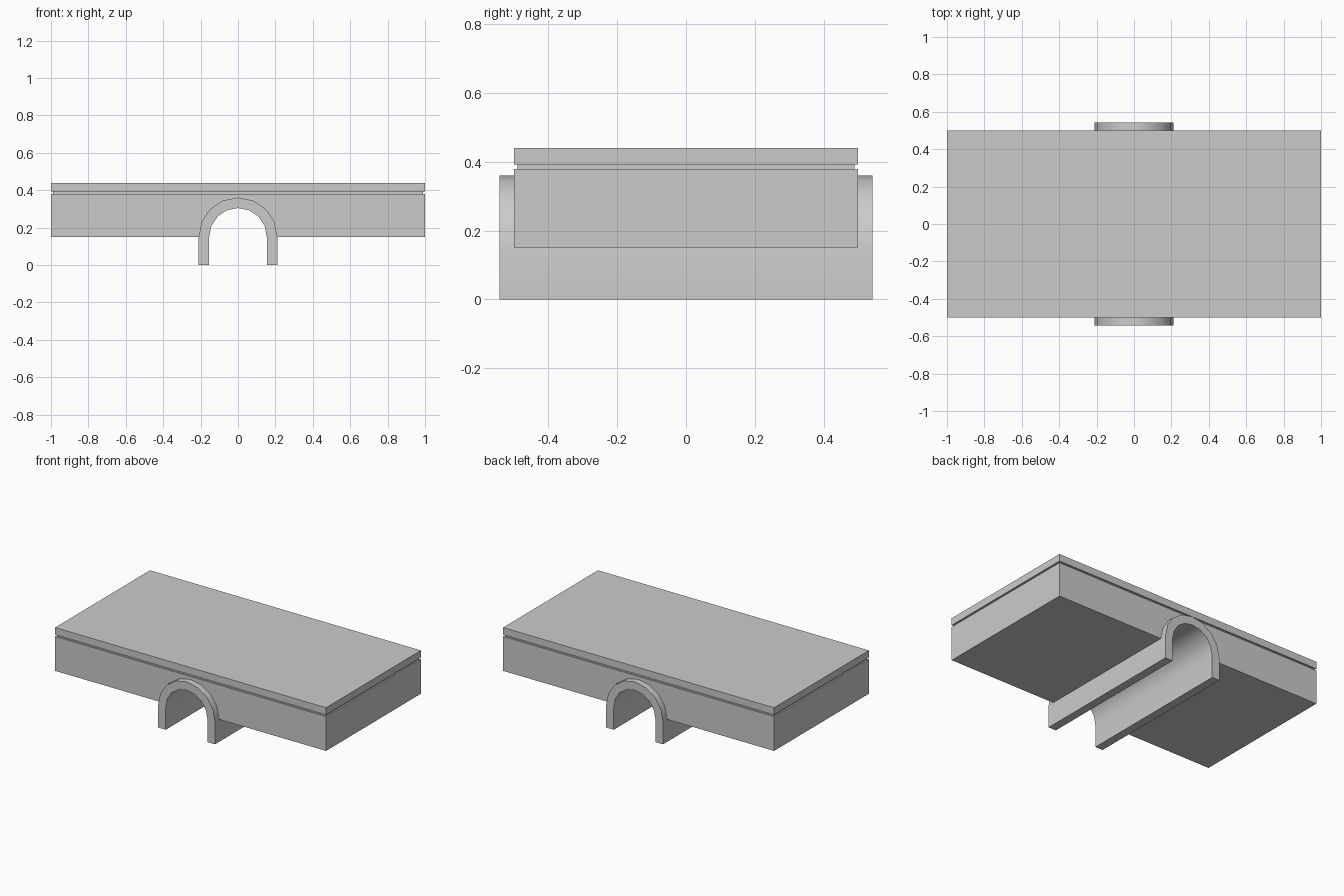
import bpy, bmesh, math

cube = bpy.data.objects.get("Cube")
if cube:
    bpy.data.objects.remove(cube, do_unlink=True)

GREY = (0.6, 0.6, 0.6, 1)
concrete = bpy.data.materials.new("concrete_grey")
concrete.use_nodes = True
concrete.diffuse_color = GREY
concrete.node_tree.nodes["Principled BSDF"].inputs["Base Color"].default_value = GREY

SPRING = 0.151  # height where the arch starts to curve


def arc(radius, steps=8):
    """Half circle in x, z from right to left over the opening."""
    return [(radius * math.cos(math.pi * i / steps),
             SPRING + radius * math.sin(math.pi * i / steps))
            for i in range(steps + 1)]


def extrude_profile(name, profile, half_depth):
    """Closed x, z outline extruded along y, centred on y = 0."""
    bm = bmesh.new()
    face = bm.faces.new([bm.verts.new((x, -half_depth, z)) for x, z in profile])
    new = bmesh.ops.extrude_face_region(bm, geom=[face])["geom"]
    bmesh.ops.translate(bm, vec=(0, 2 * half_depth, 0),
                        verts=[v for v in new if isinstance(v, bmesh.types.BMVert)])
    bmesh.ops.recalc_face_normals(bm, faces=bm.faces)
    mesh = bpy.data.meshes.new(name)
    bm.to_mesh(mesh)
    bm.free()
    mesh.materials.append(concrete)
    obj = bpy.data.objects.new(name, mesh)
    bpy.context.collection.objects.link(obj)
    return obj


def box(name, half_x, half_y, low, high):
    return extrude_profile(name, [(-half_x, low), (half_x, low),
                                  (half_x, high), (-half_x, high)], half_y)


# Main block with the tunnel opening left out of its outline
extrude_profile("main_block", [(1, 0.38), (1, SPRING)] + arc(0.2)
                + [(-1, SPRING), (-1, 0.38)], 0.5)

# Recessed joint and top slab
box("recessed_joint", 0.99, 0.49, 0.38, 0.392)
box("top_slab", 1, 0.5, 0.392, 0.44)

# Arched tunnel lining with straight legs
outer, inner = arc(0.21), arc(0.154)
lining = extrude_profile("tunnel_lining",
                         [(0.21, 0)] + outer + [(-0.21, 0), (-0.154, 0)]
                         + inner[::-1] + [(0.154, 0)], 0.542)
bpy.ops.object.select_all(action='DESELECT')
lining.select_set(True)
bpy.context.view_layer.objects.active = lining
bpy.ops.object.shade_smooth_by_angle(angle=math.radians(35))
